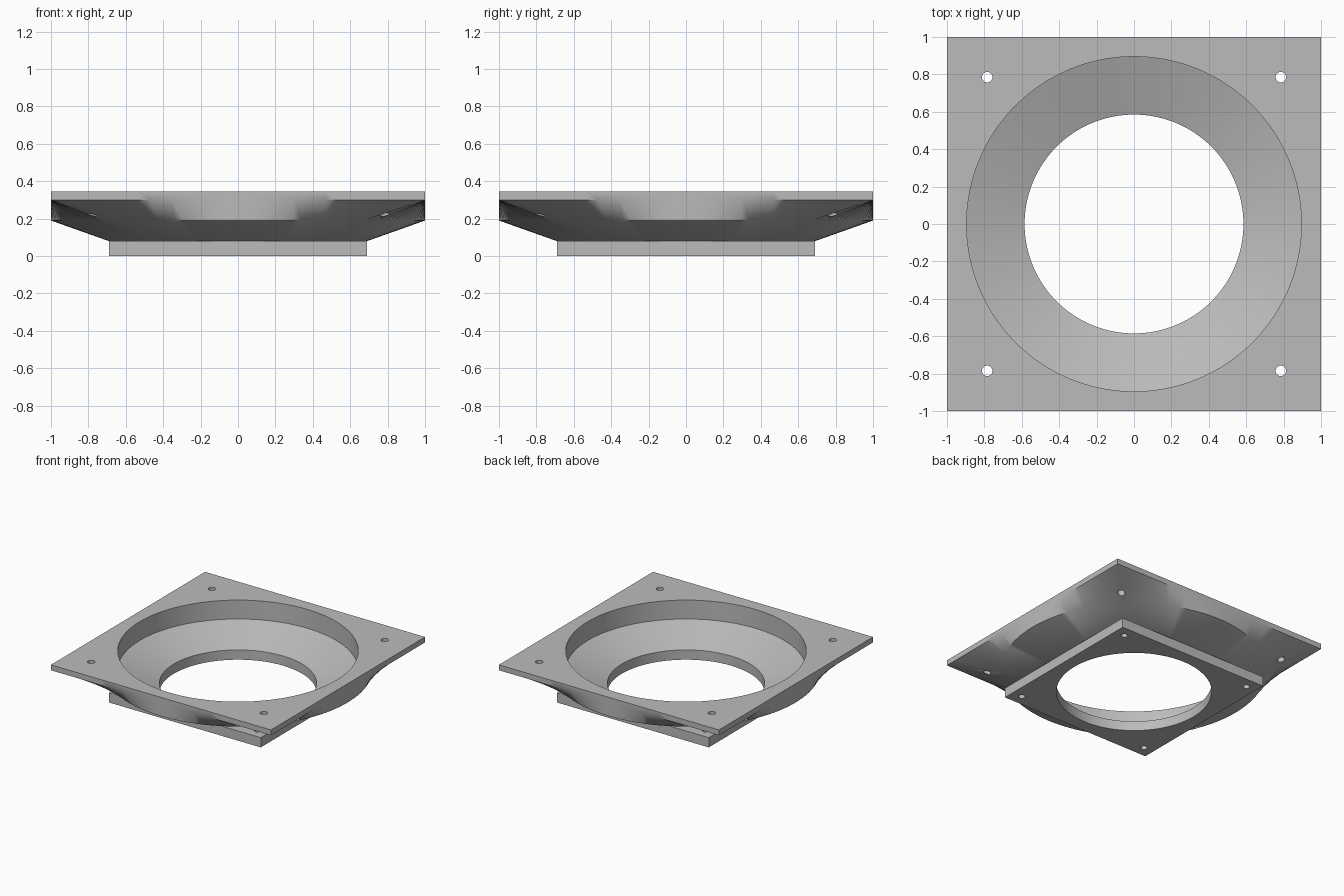
import bpy, bmesh
from math import sin, cos, pi, radians

cube = bpy.data.objects.get("Cube")
if cube:
    bpy.data.objects.remove(cube, do_unlink=True)

SEGMENTS = 128

grey = bpy.data.materials.new("plain grey")
grey.use_nodes = True
colour = (0.5, 0.5, 0.5, 1)
grey.diffuse_color = colour
grey.node_tree.nodes["Principled BSDF"].inputs["Base Color"].default_value = colour


def ring(bm, shape, size, z):
    """Ring of vertices: a circle of radius size or a square of half width size."""
    verts = []
    for i in range(SEGMENTS):
        a = 2 * pi * i / SEGMENTS
        c, s = cos(a), sin(a)
        r = size / max(abs(c), abs(s)) if shape == "square" else size
        verts.append(bm.verts.new((r * c, r * s, z)))
    return verts


def closed_loft(name, profile):
    """Skin the rings in order and join the last one back to the first."""
    bm = bmesh.new()
    rings = [ring(bm, *p) for p in profile]
    for k, a in enumerate(rings):
        b = rings[(k + 1) % len(rings)]
        for i in range(SEGMENTS):
            j = (i + 1) % SEGMENTS
            bm.faces.new((a[i], a[j], b[j], b[i]))
    bmesh.ops.recalc_face_normals(bm, faces=bm.faces)
    mesh = bpy.data.meshes.new(name)
    bm.to_mesh(mesh)
    bm.free()
    mesh.materials.append(grey)
    obj = bpy.data.objects.new(name, mesh)
    bpy.context.collection.objects.link(obj)
    return obj


def drill_corners(obj, offset, radius, z):
    """Cut a bolt hole in each corner, then shade smooth with sharp edges."""
    for sx in (-1, 1):
        for sy in (-1, 1):
            bpy.ops.mesh.primitive_cylinder_add(
                vertices=32, radius=radius, depth=0.3,
                location=(sx * offset, sy * offset, z))
            cutter = bpy.context.object
            cutter.hide_render = True
            cutter.data.materials.append(grey)
            mod = obj.modifiers.new("bolt hole", "BOOLEAN")
            mod.object = cutter
            mod.solver = "EXACT"
            bpy.context.view_layer.objects.active = obj
            bpy.ops.object.modifier_apply(modifier=mod.name)
            bpy.data.objects.remove(cutter, do_unlink=True)
    bpy.ops.object.select_all(action="DESELECT")
    obj.select_set(True)
    bpy.context.view_layer.objects.active = obj
    bpy.ops.object.shade_smooth_by_angle(angle=radians(44))


# Square top flange blending into a round funnel
funnel = closed_loft("flanged_funnel", [
    ("square", 1.0, 0.345), ("square", 1.0, 0.30),
    ("circle", 1.0, 0.19), ("circle", 0.69, 0.08),
    ("circle", 0.585, 0.08), ("circle", 0.895, 0.19),
    ("circle", 0.895, 0.345)])
drill_corners(funnel, 0.785, 0.028, 0.3)

# Smaller square base plate with a round bore
base = closed_loft("base_plate", [
    ("square", 0.69, 0.08), ("square", 0.69, 0.0),
    ("circle", 0.585, 0.0), ("circle", 0.585, 0.08)])
drill_corners(base, 0.60, 0.025, 0.04)
